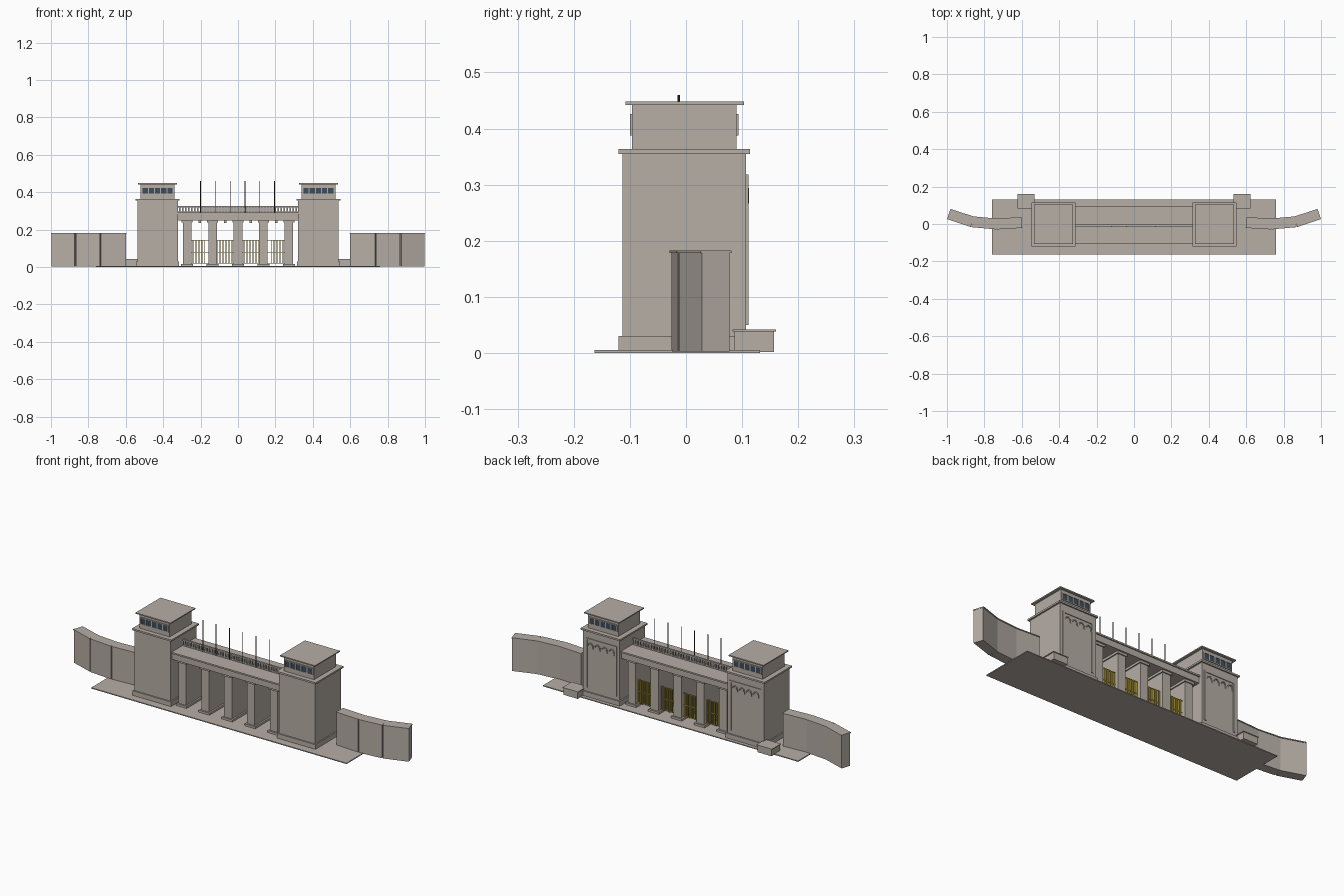
import bpy, bmesh, math
from mathutils import Matrix, Vector

if "Cube" in bpy.data.objects:
    bpy.data.objects.remove(bpy.data.objects["Cube"], do_unlink=True)


def material(name, rgb):
    m = bpy.data.materials.new(name)
    m.use_nodes = True
    m.diffuse_color = (*rgb, 1)
    m.node_tree.nodes["Principled BSDF"].inputs["Base Color"].default_value = (*rgb, 1)
    return m


STONE = material("warm grey stone", (0.47, 0.425, 0.38))
GLASS = material("dark blue glass", (0.05, 0.075, 0.11))
GOLD = material("gate gold", (0.52, 0.40, 0.06))
METAL = material("dark metal", (0.05, 0.05, 0.05))


def build(name, boxes, mat):
    """One object from boxes given as (x range, y range, z range)."""
    bm = bmesh.new()
    for ranges in boxes:
        mid = Vector([(a + b) / 2 for a, b in ranges])
        size = Vector([b - a for a, b in ranges])
        bmesh.ops.create_cube(bm, size=1, matrix=Matrix.Translation(mid) @ Matrix.Diagonal((*size, 1)))
    mesh = bpy.data.meshes.new(name)
    bm.to_mesh(mesh)
    bm.free()
    mesh.materials.append(mat)
    obj = bpy.data.objects.new(name, mesh)
    bpy.context.collection.objects.link(obj)
    return obj


def around(c, half):
    return (c - half, c + half)


# Ground slab
build("ground_slab", [((-0.76, 0.76), (-0.163, 0.132), (0, 0.005))], STONE)


def tower(side, label):
    cx = 0.43 * side
    build(label + "_tower_body", [
        (around(cx, 0.108), (-0.113, 0.107), (0.005, 0.355)),
        (around(cx, 0.115), (-0.12, 0.114), (0.005, 0.03)),
        (around(cx, 0.117), (-0.12, 0.114), (0.355, 0.364)),
    ], STONE)
    build(label + "_tower_lookout", [(around(cx, 0.09), (-0.096, 0.09), (0.364, 0.442))], STONE)
    build(label + "_tower_roof", [(around(cx, 0.104), (-0.108, 0.103), (0.442, 0.448))], STONE)

    # Window strips with frames on the front and back of the lookout
    for face, y, out in (("front", -0.096, -1), ("back", 0.09, 1)):
        def depth(d):
            return tuple(sorted((y, y + out * d)))
        build(f"{label}_{face}_windows", [(around(cx, 0.082), depth(0.002), (0.39, 0.424))], GLASS)
        bars = [(around(cx + (i - 2.5) * 0.033, 0.003), depth(0.004), (0.39, 0.424)) for i in range(6)]
        bars += [(around(cx, 0.0855), depth(0.004), around(z, 0.002)) for z in (0.39, 0.424)]
        build(f"{label}_{face}_window_frame", bars, STONE)

    # Raised border and curved reliefs on the back face
    build(label + "_back_border", [
        (around(cx - 0.088, 0.005), (0.107, 0.111), (0.05, 0.318)),
        (around(cx + 0.088, 0.005), (0.107, 0.111), (0.05, 0.318)),
        (around(cx, 0.093), (0.107, 0.111), (0.31, 0.318)),
    ], STONE)
    for i in range(4):
        hook = bpy.data.curves.new("relief", "CURVE")
        hook.dimensions = "3D"
        hook.bevel_depth = 0.003
        hook.bevel_resolution = 1
        line = hook.splines.new("POLY")
        line.points.add(6)
        ox = cx + (i - 1.5) * 0.042
        for k, p in enumerate(line.points):
            a = math.pi * (0.15 + 0.15 * k)
            p.co = (ox + 0.016 * math.cos(a), 0.109, 0.27 + 0.024 * math.sin(a), 1)
        hook.materials.append(STONE)
        bpy.context.collection.objects.link(bpy.data.objects.new(f"{label}_relief_{i + 1}", hook))

    # Low pedestal behind the tower's outer corner
    px = 0.577 * side
    build(label + "_pedestal", [
        (around(px, 0.042), (0.086, 0.157), (0.002, 0.038)),
        (around(px, 0.046), (0.083, 0.16), (0.038, 0.042)),
    ], STONE)

    # Bent side wall in three straight lengths
    path = [(0.6, 0.008), (0.735, 0.0), (0.865, 0.012), (0.9895, 0.053)]
    for i, (a, b) in enumerate(zip(path, path[1:])):
        dx, dy = b[0] - a[0], b[1] - a[1]
        half = math.hypot(dx, dy) / 2
        wall = build(f"{label}_side_wall_{i + 1}", [
            (around(0, half), around(0, 0.026), (0.003, 0.178)),
            (around(0, half + 0.001), around(0, 0.029), (0.178, 0.183)),
        ], STONE)
        wall.location = (side * (a[0] + b[0]) / 2, (a[1] + b[1]) / 2, 0)
        wall.rotation_euler.z = side * math.atan2(dy, dx)


tower(1, "left")
tower(-1, "right")

# Colonnade
columns = [0.136 * i for i in range(-2, 3)]
for i, x in enumerate(columns):
    build(f"column_{i + 1}", [
        (around(x, 0.023), (-0.085, 0.073), (0.005, 0.25)),
        (around(x, 0.032), (-0.094, 0.082), (0.005, 0.016)),
        (around(x, 0.029), (-0.091, 0.079), (0.238, 0.25)),
    ], STONE)

# Bridge over the columns
build("bridge_beam", [((-0.323, 0.323), (-0.1, 0.088), (0.25, 0.283))], STONE)
build("bridge_slab", [((-0.323, 0.323), (-0.106, 0.094), (0.283, 0.291))], STONE)

# Balustrade along the middle of the bridge
rails = [((-0.32, 0.32), around(-0.008, 0.005), z) for z in ((0.291, 0.297), (0.318, 0.325))]
rails += [(around(-0.312 + 0.016 * i, 0.0045), around(-0.008, 0.004), (0.297, 0.318)) for i in range(40)]
build("balustrade", rails, STONE)

# Flag poles
for i in range(6):
    bpy.ops.mesh.primitive_cylinder_add(vertices=8, radius=0.002, depth=0.17,
                                        location=(-0.2 + 0.079 * i, -0.013, 0.375))
    pole = bpy.context.object
    pole.name = f"flag_pole_{i + 1}"
    pole.data.materials.append(METAL)

# Gates and hanging lamps between the columns
for i, (a, b) in enumerate(zip(columns, columns[1:])):
    x0, x1, mid = a + 0.023, b - 0.023, (a + b) / 2
    parts = [((x0, x1), around(0.052, 0.002), around(z, 0.0015)) for z in (0.021, 0.08, 0.143)]
    parts += [(around(x0 + (x1 - x0) * (k + 0.5) / 11, 0.001), around(0.052, 0.004), (0.018, 0.145))
              for k in range(11)]
    build(f"gate_{i + 1}", parts, GOLD)
    build(f"lamp_{i + 1}", [(around(mid, 0.007), around(-0.006, 0.007), (0.236, 0.25))], STONE)
